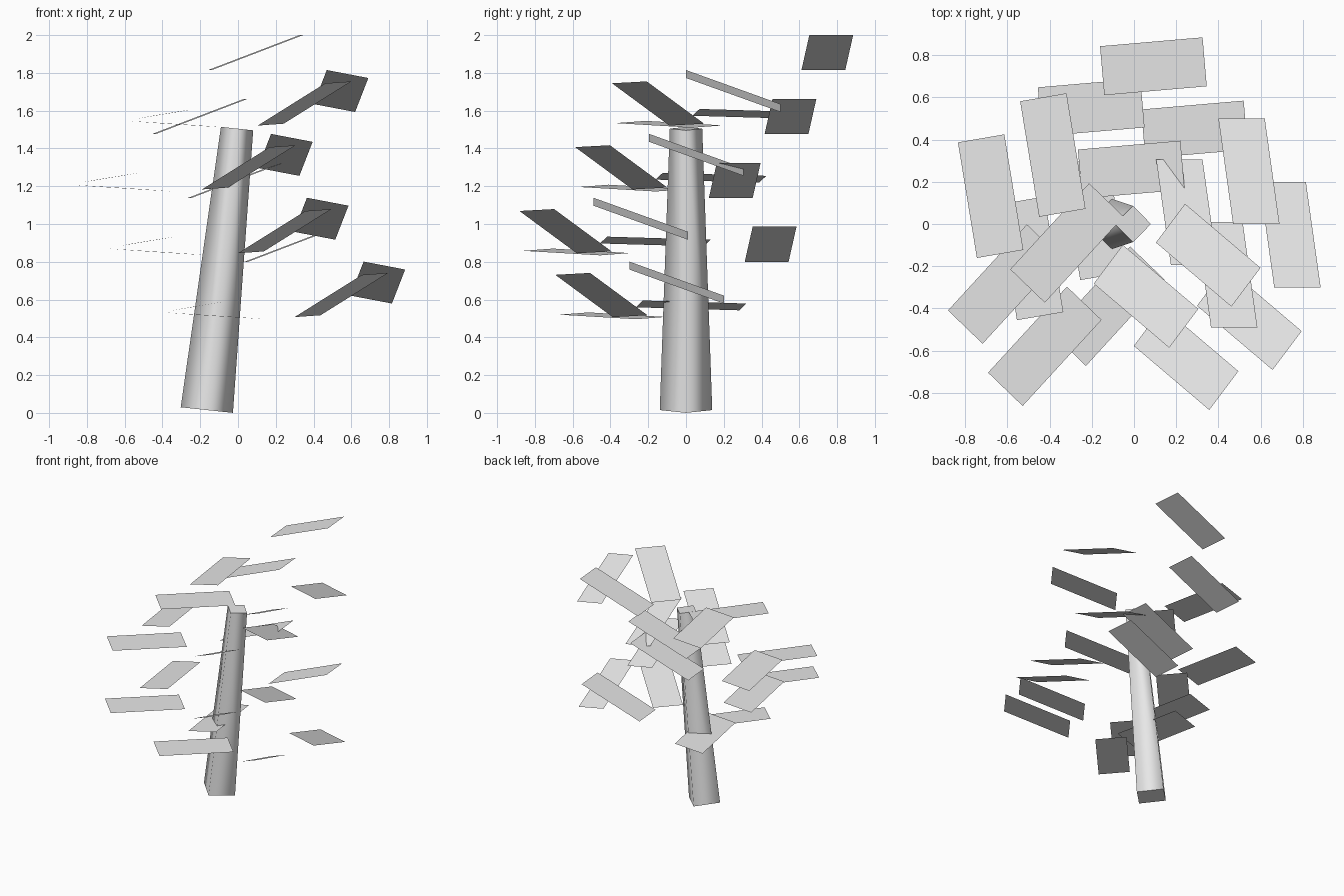
import bpy
import bmesh
import math
from mathutils import Matrix, Vector

cube = bpy.data.objects.get("Cube")
if cube:
    bpy.data.objects.remove(cube, do_unlink=True)

grey = bpy.data.materials.new("plain grey")
grey.use_nodes = True
grey.diffuse_color = (0.8, 0.8, 0.8, 1)
grey.node_tree.nodes["Principled BSDF"].inputs["Base Color"].default_value = (0.8, 0.8, 0.8, 1)


def add_object(name, bm):
    mesh = bpy.data.meshes.new(name)
    bm.to_mesh(mesh)
    bm.free()
    mesh.materials.append(grey)
    obj = bpy.data.objects.new(name, mesh)
    bpy.context.collection.objects.link(obj)
    return obj


# Trunk: leaning four-sided taper, smooth round the sides, crisp flat ends
bottom, top = Vector((-0.165, 0, 0.015)), Vector((-0.005, 0, 1.505))
axis = top - bottom
bm = bmesh.new()
bmesh.ops.create_cone(bm, cap_ends=True, segments=4, radius1=0.139, radius2=0.086, depth=axis.length)
for v in bm.verts:  # corners point along the x and y axes
    angle = round(math.atan2(v.co.y, v.co.x) / (math.pi / 4))
    if angle % 2:
        v.co = Matrix.Rotation(math.pi / 4, 3, "Z") @ v.co
for face in bm.faces:
    face.smooth = abs(face.normal.z) < 0.5
for edge in bm.edges:
    edge.smooth = all(f.smooth for f in edge.link_faces)
tilt = axis.to_track_quat("Z", "Y").to_euler()
lean = Matrix.Rotation(math.atan2(axis.x, axis.z), 4, "Y")
bm.transform(Matrix.Translation((bottom + top) / 2) @ lean)
add_object("trunk", bm)

# One whorl of foliage panels: centre, half length, half width
PANELS = {
    "back": ((0.092, 0.748, 1.907), (0.243, 0.021, 0.093), (-0.010, 0.116, 0)),
    "left": ((0.545, 0.250, 1.704), (-0.035, 0.250, -0.090), (0.110, 0, -0.021)),
    "front": ((0.352, -0.148, 1.638), (0.179, -0.152, 0.112), (0.069, 0.092, 0.005)),
    "right": ((-0.318, -0.090, 1.528), (0.187, 0.204, -0.012), (0.082, -0.079, -0.006)),
    "back_right": ((-0.385, 0.327, 1.583), (-0.045, 0.274, -0.008), (0.110, 0.019, 0.018)),
}
# The whorl repeats at four heights
WHORLS = {
    "top": (0, 0, 0),
    "upper": (-0.295, -0.195, -0.338),
    "middle": (-0.105, -0.490, -0.676),
    "lower": (0.195, -0.300, -1.014),
}
for level, shift in WHORLS.items():
    for side, (centre, along, across) in PANELS.items():
        c = Vector(centre) + Vector(shift)
        u, w = Vector(along), Vector(across)
        bm = bmesh.new()
        face = bm.faces.new([bm.verts.new(p) for p in (c - u - w, c + u - w, c + u + w, c - u + w)])
        face.normal_update()
        if face.normal.z < 0:
            face.normal_flip()
        add_object(f"{level}_{side}_foliage", bm)
